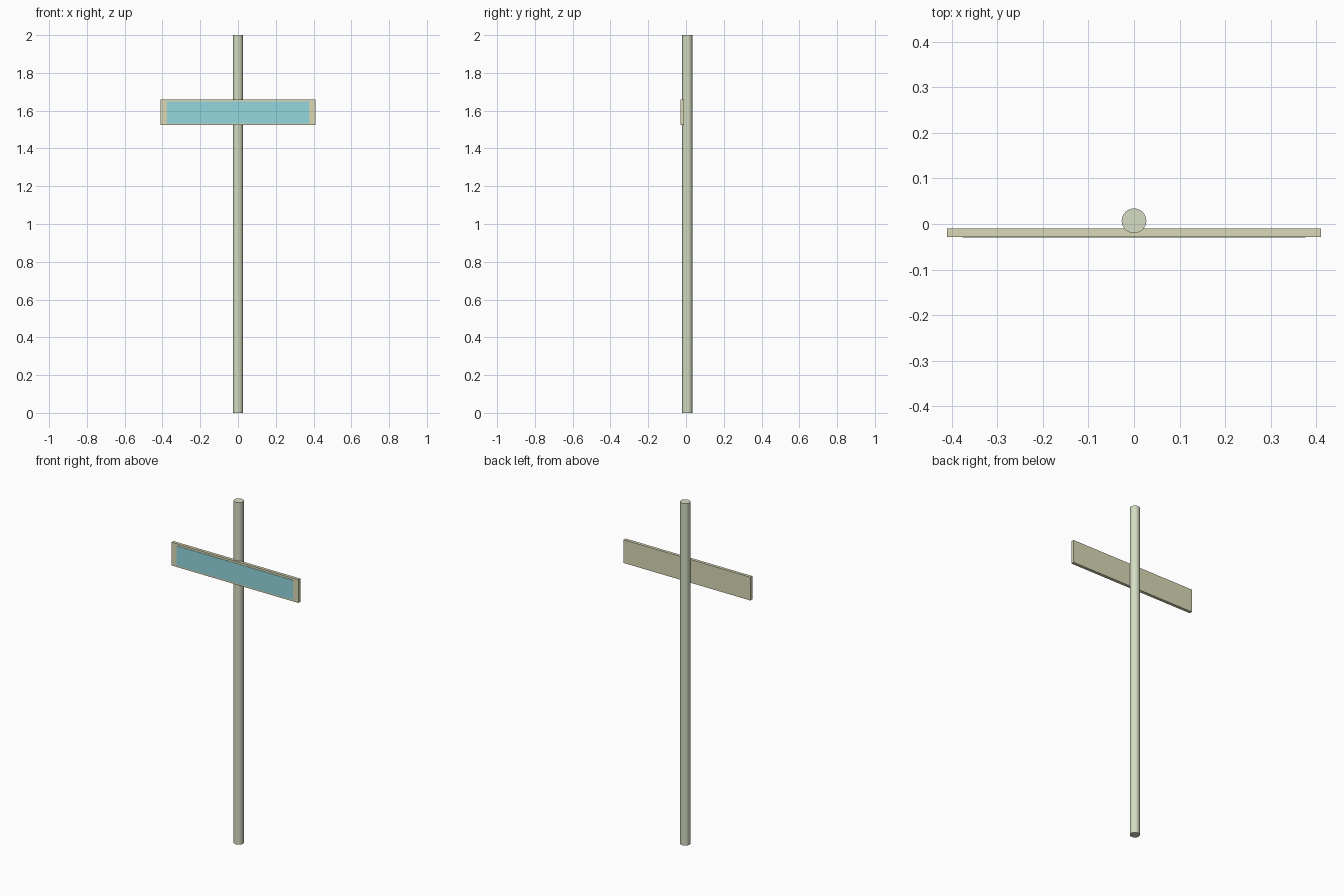
import bpy

if "Cube" in bpy.data.objects:
    bpy.data.objects.remove(bpy.data.objects["Cube"])


def paint(obj, name, color):
    mat = bpy.data.materials.new(name)
    mat.diffuse_color = color
    mat.use_nodes = True
    mat.node_tree.nodes["Principled BSDF"].inputs["Base Color"].default_value = mat.diffuse_color
    obj.data.materials.append(mat)


def box(name, lo, hi):
    center = [(a + b) / 2 for a, b in zip(lo, hi)]
    bpy.ops.mesh.primitive_cube_add(size=1, location=center)
    obj = bpy.context.object
    obj.name = name
    obj.scale = [b - a for a, b in zip(lo, hi)]
    bpy.ops.object.transform_apply(location=False, rotation=False, scale=True)
    return obj


# Round post
bpy.ops.mesh.primitive_cylinder_add(vertices=32, radius=0.027, depth=2,
                                    location=(0, 0.007, 1))
post = bpy.context.object
post.name = "post"
bpy.ops.object.shade_smooth_by_angle()
paint(post, "post_paint", (0.66, 0.72, 0.54, 1))

# Sign board fixed to the front of the post
board = box("sign_board", (-0.41, -0.028, 1.524), (0.41, -0.010, 1.66))
paint(board, "board_paint", (0.70, 0.69, 0.47, 1))

# Blue face panel, slightly proud of the board, left blank
panel = box("face_panel", (-0.376, -0.030, 1.533), (0.376, -0.026, 1.648))
paint(panel, "panel_paint", (0.29, 0.68, 0.73, 1))
